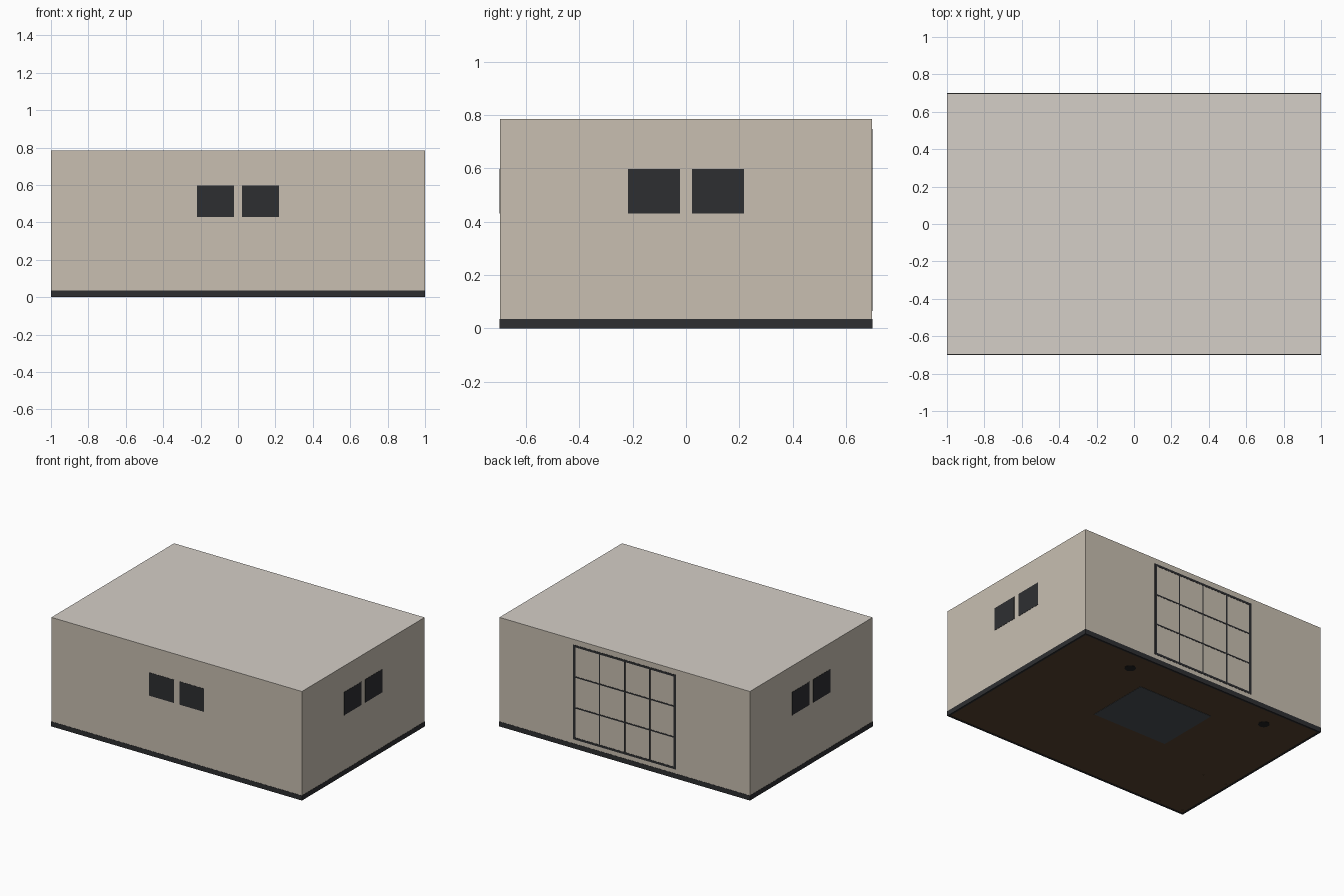
import bpy, bmesh
from mathutils import Matrix, Vector

if "Cube" in bpy.data.objects:
    bpy.data.objects.remove(bpy.data.objects["Cube"])


def mat(name, r, g, b):
    m = bpy.data.materials.new(name)
    m.diffuse_color = (r, g, b, 1)
    m.use_nodes = True
    m.node_tree.nodes["Principled BSDF"].inputs["Base Color"].default_value = m.diffuse_color
    return m


WALL = mat("wall_paint", 0.58, 0.52, 0.44)
CEIL = mat("ceiling_paint", 0.66, 0.62, 0.57)
DARK = mat("dark_trim", 0.027, 0.028, 0.031)
WOOD = mat("floor_wood", 0.10, 0.055, 0.028)
BLUE = mat("rug_cloth", 0.07, 0.08, 0.09)
BLACK = mat("lamp_metal", 0.015, 0.015, 0.015)
SHADE = mat("lamp_cloth", 0.75, 0.68, 0.52)


def finish(name, bm, material):
    me = bpy.data.meshes.new(name)
    bm.to_mesh(me)
    bm.free()
    me.materials.append(material)
    ob = bpy.data.objects.new(name, me)
    bpy.context.collection.objects.link(ob)
    return ob


def add_box(bm, lo, hi):
    lo, hi = Vector(lo), Vector(hi)
    m = Matrix.Translation((lo + hi) / 2) @ Matrix.Diagonal((*(hi - lo), 1))
    return bmesh.ops.create_cube(bm, size=1, matrix=m)


def boxes(name, material, *pairs):
    bm = bmesh.new()
    for lo, hi in pairs:
        add_box(bm, lo, hi)
    return finish(name, bm, material)


def add_cone(bm, x, y, z0, z1, r0, r1):
    bmesh.ops.create_cone(bm, cap_ends=True, segments=32, radius1=r0, radius2=r1, depth=z1 - z0,
                          matrix=Matrix.Translation((x, y, (z0 + z1) / 2)))


X, Y, H = 1.0, 0.7, 0.785
E = 0.0015          # how far trim stands proud of the wall
WX, WY = X - E, Y - E

# Thin wall shell, open at top and bottom
bm = bmesh.new()
add_box(bm, (-WX, -WY, 0.002), (WX, WY, H))
bmesh.ops.delete(bm, geom=[f for f in bm.faces if abs(f.normal.z) > 0.5], context='FACES_ONLY')
finish("walls", bm, WALL)

# Floor and ceiling sheets
for name, z, material, flip in (("floor", 0.002, WOOD, False), ("ceiling", H, CEIL, False)):
    bm = bmesh.new()
    bmesh.ops.create_grid(bm, x_segments=1, y_segments=1, size=1,
                          matrix=Matrix.Translation((0, 0, z)) @ Matrix.Diagonal((WX, WY, 1, 1)))
    finish(name, bm, material)

# Skirting boards
T, B = 0.014, 0.035
boxes("skirting", DARK,
      ((-X, -Y, 0), (X, -Y + T, B)), ((-X, Y - T, 0), (X, Y, B)),
      ((-X, -Y + T, 0), (-X + T, Y - T, B)), ((X - T, -Y + T, 0), (X, Y - T, B)))

# Pairs of dark panels on the front, left and right walls
for s, side in ((-1, "a"), (1, "b")):
    a, b = sorted((s * 0.022, s * 0.218))
    boxes("front_panel_" + side, DARK, ((a, -Y, 0.43), (b, -Y + 0.015, 0.597)))
    boxes("right_panel_" + side, DARK, ((X - 0.015, a, 0.43), (X, b, 0.597)))
    boxes("left_panel_" + side, DARK, ((-X, a, 0.43), (-X + 0.015, b, 0.597)))

# Large gridded window on the back wall
bars = []
for i in range(5):
    x, w = -0.4 + 0.2 * i, 0.01 if i in (0, 4) else 0.005
    bars.append(((x - w, Y - 0.02, 0.065), (x + w, Y, 0.745)))
for i in range(4):
    z, w = 0.073 + 0.222 * i, 0.008 if i in (0, 3) else 0.005
    bars.append(((-0.41, Y - 0.02, z - w), (0.41, Y, z + w)))
boxes("window_frame", DARK, *bars)

# Rug
boxes("rug", BLUE, ((-0.32, -0.07, 0), (0.28, 0.40, 0.008)))

# Two floor lamps near the back wall
for x, side in ((0.485, "right"), (-0.65, "left")):
    bm = bmesh.new()
    add_cone(bm, x, 0.54, 0, 0.012, 0.037, 0.037)
    add_cone(bm, x, 0.54, 0.012, 0.42, 0.005, 0.005)
    finish("lamp_stand_" + side, bm, BLACK)
    bm = bmesh.new()
    add_cone(bm, x, 0.54, 0.37, 0.46, 0.065, 0.045)
    finish("lamp_shade_" + side, bm, SHADE)

# Sofa between the lamps
feet = [((x - 0.01, y - 0.01, 0.004), (x + 0.01, y + 0.01, 0.04))
        for x in (-0.44, 0.28) for y in (0.45, 0.62)]
boxes("sofa", BLUE,
      ((-0.46, 0.43, 0.04), (0.30, 0.65, 0.13)), ((-0.46, 0.59, 0.13), (0.30, 0.65, 0.27)),
      ((-0.46, 0.43, 0.13), (-0.40, 0.59, 0.19)), ((0.24, 0.43, 0.13), (0.30, 0.59, 0.19)), *feet)

# Low table on the rug
legs = [((x - 0.008, y - 0.008, 0.006), (x + 0.008, y + 0.008, 0.11))
        for x in (-0.16, 0.12) for y in (0.10, 0.24)]
boxes("low_table", WOOD, ((-0.18, 0.08, 0.11), (0.14, 0.26, 0.125)), *legs)

# Sideboard on thin legs against the left wall
legs = [((x - 0.005, y - 0.005, 0), (x + 0.005, y + 0.005, 0.05))
        for x in (-0.965, -0.775) for y in (-0.66, -0.22)]
boxes("sideboard", WOOD, ((-0.98, -0.675, 0.05), (-0.76, -0.205, 0.23)), *legs)
